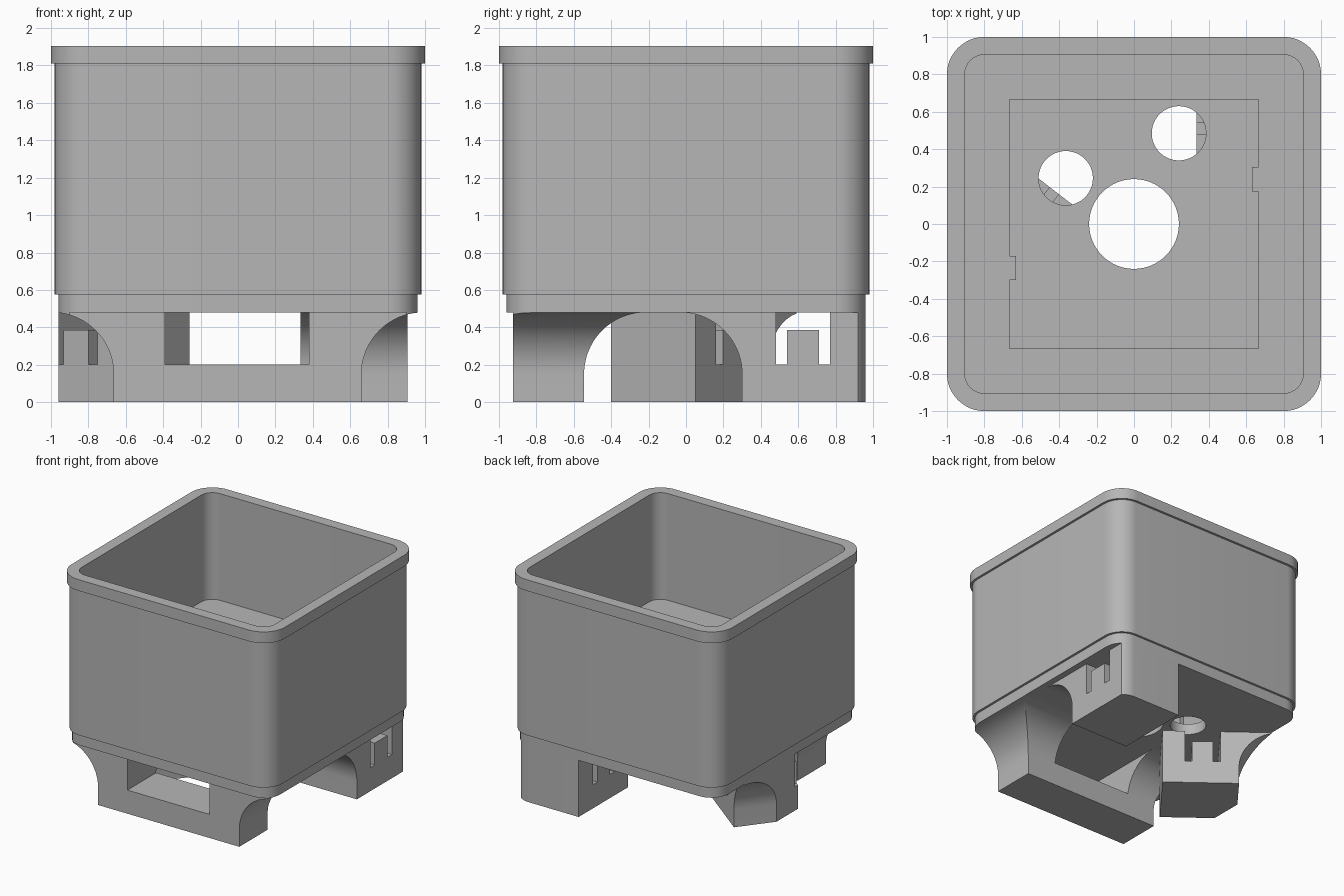
import bpy, bmesh
from math import sin, cos, pi
from mathutils import Vector

if "Cube" in bpy.data.objects:
    bpy.data.objects.remove(bpy.data.objects["Cube"])

grey = bpy.data.materials.new("plain grey")
grey.use_nodes = True
grey.diffuse_color = (0.47, 0.47, 0.47, 1)
grey.node_tree.nodes["Principled BSDF"].inputs["Base Color"].default_value = (0.47, 0.47, 0.47, 1)

X, Y, Z = Vector((1, 0, 0)), Vector((0, 1, 0)), Vector((0, 0, 1))
ORIGIN = Vector((0, 0, 0))
BASE = 0.48      # underside of the box
FLARE = 0.33     # radius of the curve where a leg meets the box


def loft(name, rings):
    """Closed solid through rings of equal point counts."""
    bm = bmesh.new()
    loops = [[bm.verts.new(p) for p in ring] for ring in rings]
    n = len(loops[0])
    for a, b in zip(loops, loops[1:]):
        for i in range(n):
            j = (i + 1) % n
            bm.faces.new((a[i], a[j], b[j], b[i]))
    bm.faces.new(loops[0])
    bm.faces.new(loops[-1])
    bmesh.ops.recalc_face_normals(bm, faces=bm.faces)
    mesh = bpy.data.meshes.new(name)
    bm.to_mesh(mesh)
    bm.free()
    mesh.materials.append(grey)
    obj = bpy.data.objects.new(name, mesh)
    bpy.context.scene.collection.objects.link(obj)
    return obj


def prism(name, pts, a, b, c, start, end, origin=ORIGIN):
    """Outline in the a-b plane, extruded along c."""
    return loft(name, [[origin + a * p + b * q + c * t for p, q in pts] for t in (start, end)])


def rounded_square(half, radius, z, steps=12):
    pts = []
    for k, (sx, sy) in enumerate(((1, 1), (-1, 1), (-1, -1), (1, -1))):
        for i in range(steps + 1):
            t = (k + i / steps) * pi / 2
            pts.append(Vector((sx * (half - radius) + radius * cos(t),
                               sy * (half - radius) + radius * sin(t), z)))
    return pts


def circle(x, y, r, n=64):
    return [(x + r * cos(2 * pi * i / n), y + r * sin(2 * pi * i / n)) for i in range(n)]


def leg_outline(lo, hi, flare_lo=False, flare_hi=False, steps=20):
    """Leg silhouette whose chosen sides sweep outwards into the box."""
    def side(edge, sign, flared):
        if not flared:
            return [(edge, 0), (edge, BASE)]
        arc = [(edge + sign * FLARE * (1 - cos(i / steps * pi / 2)),
                BASE - FLARE + FLARE * sin(i / steps * pi / 2)) for i in range(steps + 1)]
        return [(edge, 0)] + arc
    return side(hi, 1, flare_hi) + side(lo, -1, flare_lo)[::-1]


def combine(obj, tool, operation):
    mod = obj.modifiers.new("cut", 'BOOLEAN')
    mod.operation = operation
    mod.solver = 'EXACT'
    mod.object = tool
    bpy.context.view_layer.objects.active = obj
    bpy.ops.object.modifier_apply(modifier=mod.name)
    bpy.data.objects.remove(tool)


def box_clip():
    return loft("clip", [rounded_square(0.96, 0.16, z) for z in (-0.1, 0.7)])


# Box: stepped outside, rim, and cavity down to the floor
planter = loft("box", [rounded_square(*r) for r in (
    (0.96, 0.16, BASE), (0.96, 0.16, 0.575), (0.98, 0.18, 0.575), (0.98, 0.18, 1.81),
    (1.0, 0.2, 1.81), (1.0, 0.2, 1.905), (0.905, 0.105, 1.905), (0.905, 0.105, 1.0))])

# Square pocket in the floor, with a small locating tab on two sides
P, T = 0.665, 0.63
pocket = [(-P, -P), (P, -P), (P, 0.175), (T, 0.175), (T, 0.305), (P, 0.305),
          (P, P), (-P, P), (-P, -0.17), (-T, -0.17), (-T, -0.3), (-P, -0.3)]
combine(planter, prism("cutter", pocket, X, Y, Z, 0.575, 1.2), 'DIFFERENCE')

# Round holes through the bottom
for hx, hy, hr in ((0, 0, 0.24), (0.24, 0.485, 0.145), (-0.365, 0.245, 0.145)):
    combine(planter, prism("cutter", circle(hx, hy, hr), X, Y, Z, 0.3, 0.8), 'DIFFERENCE')

# Front leg: flared to both sides and to the back, with a wide slot
front_leg = prism("front_leg", leg_outline(-0.665, 0.66, True, True), X, Z, Y, -0.925, -0.1)
combine(front_leg, prism("cutter", leg_outline(-1.2, -0.545, False, True), Y, Z, X, -1.5, 1.5), 'INTERSECT')
combine(front_leg, box_clip(), 'INTERSECT')
slot = [(-0.39, 0.2), (0.38, 0.2), (0.38, 0.6), (-0.39, 0.6)]
combine(front_leg, prism("cutter", slot, X, Z, Y, -1.5, 0.5), 'DIFFERENCE')

# Channel with a central tooth, shared by the two rear legs
channel = [(0.18, 0.2), (0.24, 0.2), (0.24, 0.385), (0.41, 0.385),
           (0.41, 0.2), (0.47, 0.2), (0.47, 0.6), (0.18, 0.6)]


def channel_leg(name, outline, across, along, start, end, origin):
    leg = prism(name, outline, across, Z, along, start, end, origin)
    combine(leg, box_clip(), 'INTERSECT')
    combine(leg, prism("cutter", channel, across, Z, along, -2, 2, origin), 'DIFFERENCE')
    return leg


# Rear corner leg, square to the box
rear_left_leg = channel_leg("rear_left_leg", leg_outline(0, 0.9, True, False),
                            Y, X, 0, 0.57, Vector((0.335, 0.3, 0)))

# Side leg, turned diagonally
u = Vector((0.61, 0.79, 0)).normalized()
v = Vector((-u.y, u.x, 0))
right_leg = channel_leg("right_leg", leg_outline(0, 0.62, False, True),
                        v, u, -0.57, 0, Vector((-0.26, 0.05, 0)))

# Smooth curves, sharp corners
bpy.ops.object.select_all(action='DESELECT')
for part in (planter, front_leg, rear_left_leg, right_leg):
    part.select_set(True)
bpy.context.view_layer.objects.active = planter
bpy.ops.object.shade_smooth_by_angle()
